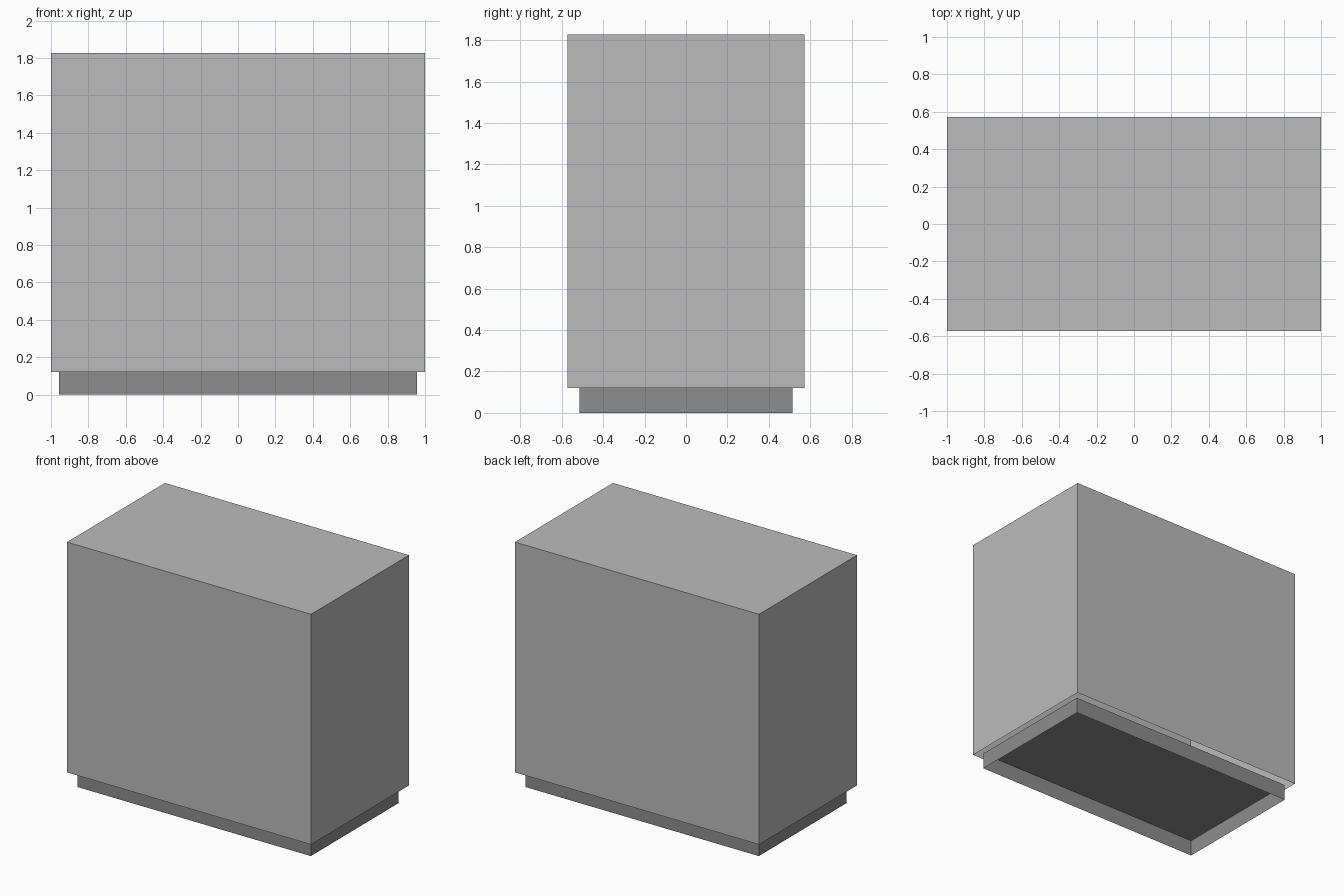
import bpy
import bmesh
from mathutils import Matrix

default = bpy.data.objects.get("Cube")
if default:
    bpy.data.objects.remove(default, do_unlink=True)


def make_material(name, grey):
    mat = bpy.data.materials.new(name)
    mat.use_nodes = True
    colour = (grey, grey, grey, 1)
    mat.diffuse_color = colour
    mat.node_tree.nodes["Principled BSDF"].inputs["Base Color"].default_value = colour
    return mat


def open_box(name, width, depth, bottom, top, mat):
    """Box with walls and a top panel, open underneath."""
    bm = bmesh.new()
    bmesh.ops.create_cube(
        bm, size=1,
        matrix=Matrix.Translation((0, 0, (bottom + top) / 2))
        @ Matrix.Diagonal((width, depth, top - bottom, 1)))
    bm.normal_update()
    underside = [f for f in bm.faces if f.normal.z < -0.5]
    bmesh.ops.delete(bm, geom=underside, context='FACES_ONLY')
    mesh = bpy.data.meshes.new(name)
    bm.to_mesh(mesh)
    bm.free()
    mesh.materials.append(mat)
    obj = bpy.data.objects.new(name, mesh)
    bpy.context.collection.objects.link(obj)
    return obj


light_grey = make_material("light grey", 0.5)
dark_grey = make_material("dark grey", 0.27)

PLINTH_TOP = 0.12

# Recessed plinth with its top panel
open_box("plinth", 1.912, 1.026, 0, PLINTH_TOP, dark_grey)

# Cabinet body, open below around the plinth
open_box("cabinet_body", 2, 1.146, PLINTH_TOP, 1.826, light_grey)
